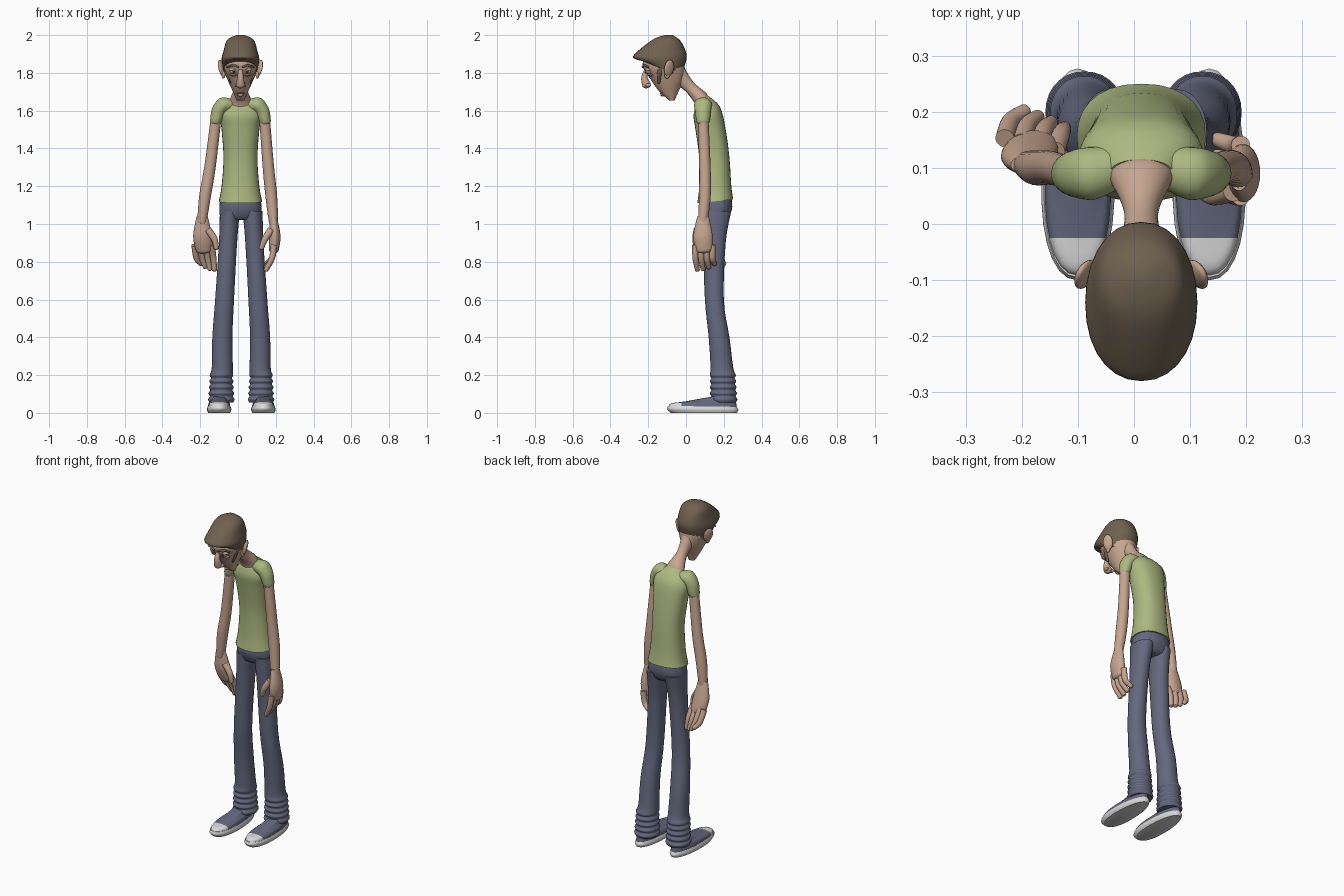
import bpy, bmesh, math
from mathutils import Vector, Matrix

if "Cube" in bpy.data.objects:
    bpy.data.objects.remove(bpy.data.objects["Cube"], do_unlink=True)


def material(name, red, green, blue):
    mat = bpy.data.materials.new(name)
    mat.use_nodes = True
    mat.diffuse_color = (red, green, blue, 1)
    shader = mat.node_tree.nodes["Principled BSDF"]
    shader.inputs["Base Color"].default_value = mat.diffuse_color
    shader.inputs["Roughness"].default_value = .8
    return mat


SKIN = material("skin", .57, .38, .28)
HAIR = material("brown hair", .16, .12, .08)
SHIRT = material("green cloth", .42, .48, .22)
DENIM = material("slate denim", .13, .14, .21)
RUBBER = material("white rubber", .7, .7, .7)
EYE = material("eye grey", .5, .5, .5)
DARK = material("dark iris", .03, .03, .03)
LIP = material("lip", .36, .19, .15)

SIDES = 28
BODY_X = .013  # centre of the upper body
LEGS_X = .017  # centre between the legs
BOTH = (("left", 1), ("right", -1))


def finish(name, bm, *materials):
    bmesh.ops.recalc_face_normals(bm, faces=bm.faces)
    mesh = bpy.data.meshes.new(name)
    bm.to_mesh(mesh)
    bm.free()
    for mat in materials:
        mesh.materials.append(mat)
    part = bpy.data.objects.new(name, mesh)
    bpy.context.collection.objects.link(part)
    bpy.ops.object.select_all(action="DESELECT")
    part.select_set(True)
    bpy.context.view_layer.objects.active = part
    bpy.ops.object.shade_smooth_by_angle(angle=math.radians(50))


def oval(center, u, v, power=1, taper=0):
    points = []
    for i in range(SIDES):
        angle = math.tau * i / SIDES
        c, s = math.cos(angle), math.sin(angle)
        across = math.copysign(abs(c) ** power, c) * (1 - taper * s)
        along = math.copysign(abs(s) ** power, s)
        points.append(center + u * across + v * along)
    return points


def slant(x, half_width, front, back, power=1, taper=0):
    """Cross-section spanned between a front and a back (y, z) point."""
    front, back = Vector((x, *front)), Vector((x, *back))
    return oval((front + back) / 2, Vector((half_width, 0, 0)), (back - front) / 2, power, taper)


def spline(a, b, c, d, t):
    slope_b, slope_c = (c - a) / 2, (d - b) / 2
    bend = 3 * (c - b) - 2 * slope_b - slope_c
    twist = 2 * (b - c) + slope_b + slope_c
    return b + slope_b * t + bend * t ** 2 + twist * t ** 3


def loft(name, rings, mat, toe_y=None, toe_mat=None, steps=4):
    """Smooth skin through the rings; faces in front of toe_y get toe_mat."""
    dense, last = [], len(rings) - 1
    for i in range(last):
        near = [rings[max(0, min(last, i + k))] for k in range(-1, 3)]
        for step in range(steps):
            dense.append([spline(*points, step / steps) for points in zip(*near)])
    dense.append(rings[-1])
    bm = bmesh.new()
    loops = [[bm.verts.new(point) for point in ring] for ring in dense]
    for lower, upper in zip(loops, loops[1:]):
        for i in range(SIDES):
            bm.faces.new((lower[i - 1], lower[i], upper[i], upper[i - 1]))
    bm.faces.new(loops[0])
    bm.faces.new(loops[-1])
    if toe_mat is None:
        finish(name, bm, mat)
        return
    geometry = bm.verts[:] + bm.edges[:] + bm.faces[:]
    bmesh.ops.bisect_plane(bm, geom=geometry, plane_co=(0, toe_y, 0), plane_no=(0, 1, 0))
    for face in bm.faces:
        face.material_index = int(face.calc_center_median().y < toe_y)
    finish(name, bm, mat, toe_mat)


def tube(name, path, radii, mat, flat=(1, 1)):
    """Round-ended limb along a path."""
    points, radii = [Vector(point) for point in path], list(radii)
    tip = (points[-1] - points[-2]).normalized() * radii[-1]
    points += [points[-1] + tip * .65, points[-1] + tip * .95]
    radii += [radii[-1] * .76, radii[-1] * .25]
    rings = []
    for i, (point, radius) in enumerate(zip(points, radii)):
        ahead, behind = points[min(i + 1, len(points) - 1)], points[max(i - 1, 0)]
        direction = (ahead - behind).normalized()
        u = direction.cross(Vector((0, 1, 0))).normalized()
        v = u.cross(direction)
        rings.append(oval(point, u * radius * flat[0], v * radius * flat[1]))
    loft(name, rings, mat)


def ball(name, place, size, mat, turn=0, lean=0):
    bm = bmesh.new()
    bmesh.ops.create_uvsphere(bm, u_segments=24, v_segments=14, radius=1)
    shape = (Matrix.Translation(place) @ Matrix.Rotation(turn, 4, "Z")
             @ Matrix.Rotation(lean, 4, "Y") @ Matrix.Diagonal((*size, 1)))
    bmesh.ops.transform(bm, matrix=shape, verts=bm.verts)
    finish(name, bm, mat)


def body_part(name, sections, mat, power=1):
    loft(name, [slant(BODY_X, *section, power) for section in sections], mat)


# Head, hair and neck: half width, front point, back point
body_part("head", [
    (.02, (-.09, 1.655), (-.06, 1.655)),
    (.04, (-.14, 1.7), (-.04, 1.7)),
    (.07, (-.19, 1.77), (-.01, 1.77)),
    (.09, (-.23, 1.85), (-.01, 1.85)),
    (.05, (-.17, 1.95), (-.05, 1.95))], SKIN)
body_part("hair", [
    (.09, (-.22, 1.86), (-.03, 1.78)),
    (.1, (-.28, 1.88), (0, 1.86)),
    (.09, (-.25, 1.92), (0, 1.91)),
    (.07, (-.17, 1.98), (-.03, 1.97)),
    (.02, (-.11, 2), (-.07, 2))], HAIR, power=.93)
body_part("neck", [
    (.06, (.05, 1.59), (.12, 1.65)),
    (.055, (.05, 1.63), (.11, 1.69)),
    (.03, (0, 1.7), (.04, 1.75)),
    (.04, (-.08, 1.76), (-.01, 1.83))], SKIN)

# Nose and mouth
tube("nose", [(BODY_X, -.2, 1.84), (BODY_X, -.22, 1.78), (BODY_X, -.21, 1.74)],
     [.01, .016, .023], SKIN)
ball("mouth", (BODY_X, -.13, 1.692), (.022, .009, .004), LIP)
ball("lower_lip", (BODY_X, -.125, 1.682), (.016, .01, .007), SKIN)

# Eyes, brows, sideburns and ears
for side, s in BOTH:
    def at(x, y, z):
        return BODY_X + s * x, y, z

    ball(side + "_nostril", at(.02, -.2, 1.735), (.01, .015, .01), SKIN)
    ball(side + "_eye", at(.037, -.195, 1.81), (.02, .02, .017), EYE)
    ball(side + "_iris", at(.036, -.213, 1.805), (.007, .004, .007), DARK)
    ball(side + "_upper_lid", at(.037, -.197, 1.82), (.024, .02, .012), SKIN, lean=s * .2)
    ball(side + "_eye_bag", at(.037, -.187, 1.79), (.022, .017, .008), SKIN)
    tube(side + "_eyebrow", [at(.01, -.23, 1.83), at(.04, -.22, 1.84), at(.07, -.2, 1.83)],
         [.005, .006, .004], HAIR)
    tube(side + "_sideburn", [at(.085, -.12, 1.86), at(.075, -.14, 1.8), at(.056, -.145, 1.75)],
         [.016, .013, .009], HAIR, flat=(.6, 1))
    ball(side + "_ear", at(.1, -.09, 1.825), (.012, .028, .045), SKIN, turn=s * .5, lean=s * .25)
    ball(side + "_earlobe", at(.09, -.1, 1.79), (.01, .015, .02), SKIN)

# Shirt and sleeves
body_part("shirt", [
    (.115, (.06, 1.11), (.25, 1.13)),
    (.1, (.07, 1.2), (.24, 1.2)),
    (.09, (.07, 1.35), (.23, 1.35)),
    (.1, (.05, 1.5), (.21, 1.5)),
    (.11, (.04, 1.57), (.18, 1.62)),
    (.06, (.05, 1.62), (.115, 1.68))], SHIRT, power=.88)
for side, s in BOTH:
    path = [(.05, .1, 1.63), (.09, .09, 1.63), (.115, .09, 1.6), (.13, .09, 1.55)]
    tube(side + "_sleeve", [(BODY_X + s * x, y, z) for x, y, z in path],
         [.034, .041, .037, .031], SHIRT, flat=(1, 1.15))

# Arms, hands: the left palm faces inward, the right palm backward
arm_radii, palm_radii, thumb_radii = [.028, .03, .031, .025], [.018, .03, .027], [.02, .017, .013]
tube("left_arm", [(.14, .09, 1.57), (.16, .1, 1.31), (.176, .1, 1.15), (.187, .09, 1.02)],
     arm_radii, SKIN)
tube("right_arm", [(-.115, .09, 1.57), (-.147, .1, 1.31), (-.174, .1, 1.15), (-.19, .105, 1.02)],
     arm_radii, SKIN)
tube("left_palm", [(.187, .09, 1.04), (.195, .09, .94), (.19, .095, .87)],
     palm_radii, SKIN, flat=(1, 1.7))
tube("right_palm", [(-.19, .105, 1.04), (-.188, .12, .94), (-.18, .14, .87)],
     palm_radii, SKIN, flat=(1.65, 1))
tube("left_thumb", [(.175, .06, .97), (.143, .05, .92), (.125, .055, .875)], thumb_radii, SKIN)
tube("right_thumb", [(-.16, .105, .97), (-.125, .1, .92), (-.115, .1, .875)], thumb_radii, SKIN)

for i, finger in enumerate(("index", "middle", "ring", "little")):
    k = i / 3
    lift = .03 * k * k
    spread = .09 * k
    fingers = {
        "left": [(.19, .05 + spread, .89), (.18, .05 + spread, .82), (.15, .06 + spread, .76 + lift)],
        "right": [(-.14 - spread, .13 + spread / 4, .89), (-.13 - spread, .16 + spread / 4, .82),
                  (-.125 - spread * .8, .17 + spread / 3, .76 + lift)]}
    for side, path in fingers.items():
        tube(f"{side}_{finger}_finger", path, [.017, .016, .013], SKIN)

# Trousers: hips, then flared legs ending in creased cuffs
body_part("hips", [
    (.1, (.08, 1.17), (.235, 1.17)),
    (.112, (.07, 1.09), (.245, 1.09)),
    (.105, (.09, 1.035), (.225, 1.035)),
    (.07, (.11, 1.02), (.2, 1.02))], DENIM, power=.9)

# Each level: height, distance from centre, half width, front, back
leg = [(1.07, .06, .053, .08, .24), (.9, .07, .048, .09, .21), (.6, .088, .05, .1, .2),
       (.4, .1, .053, .12, .23), (.24, .1, .056, .13, .25)]
for i in range(10):
    fold = .004 * (-1) ** i
    leg.append((.2 - .016 * i, .105, .058 + .001 * i + fold, .13 - fold, .26 + .001 * i + fold))

for side, s in BOTH:
    loft(side + "_leg", [slant(LEGS_X + s * out, half, (front, z), (back, z), power=.95)
                         for z, out, half, front, back in leg], DENIM)

    # Canvas shoe on a rubber sole with a rubber toe cap
    def shoe_part(name, sections, *materials):
        loft(f"{side}_{name}", [slant(LEGS_X + s * .117, *section, power=.9, taper=.1)
                                for section in sections], *materials)

    shoe_part("sole", [
        (.058, (-.08, 0), (.27, 0)),
        (.065, (-.1, .02), (.277, .015)),
        (.06, (-.095, .037), (.27, .032))], RUBBER)
    shoe_part("shoe_upper", [
        (.06, (-.093, .03), (.27, .025)),
        (.055, (-.08, .05), (.265, .055)),
        (.04, (-.01, .06), (.255, .075)),
        (.03, (.13, .085), (.24, .095))], DENIM, -.025, RUBBER)
